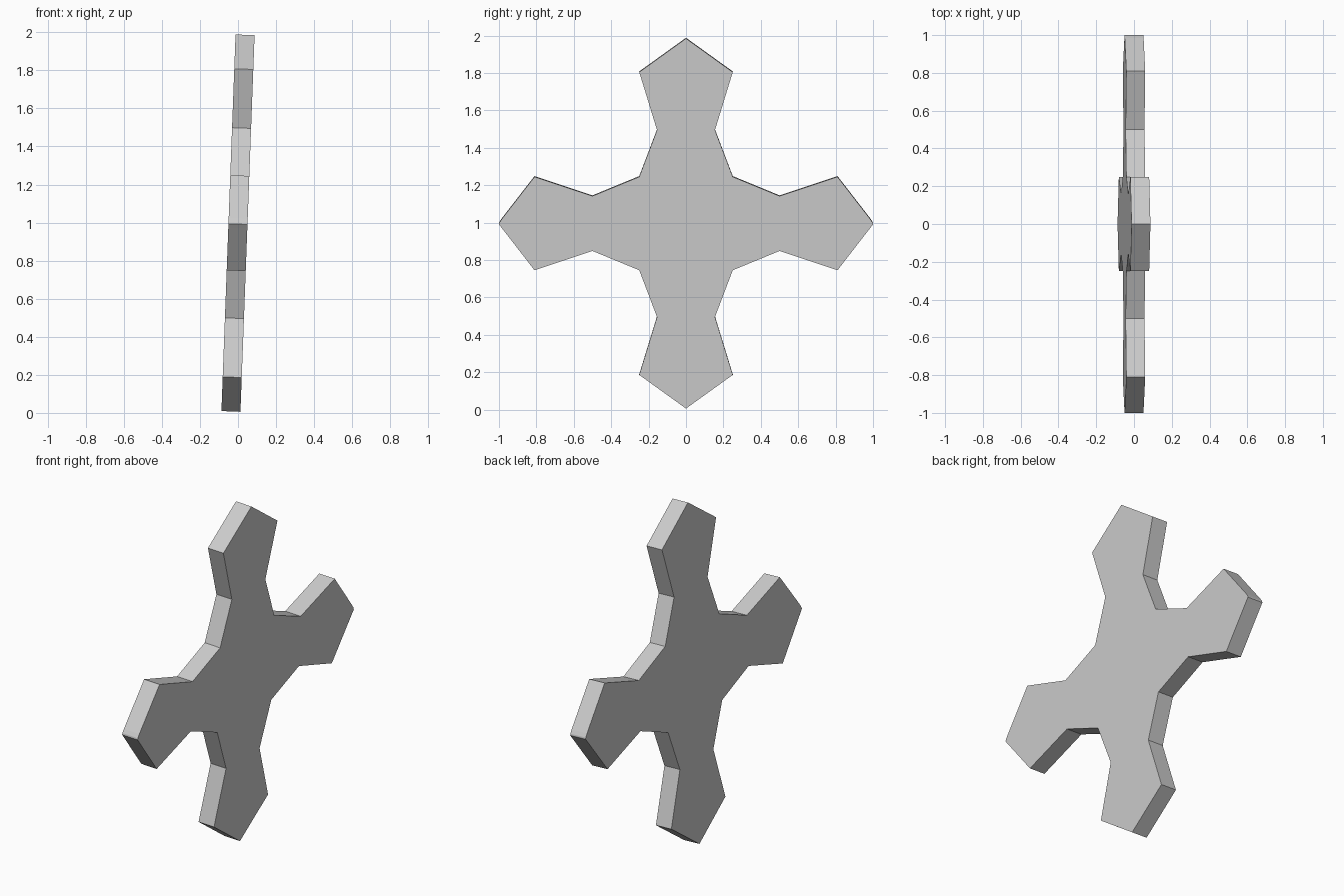
import bpy, bmesh, math
from mathutils import Matrix

if "Cube" in bpy.data.objects:
    bpy.data.objects.remove(bpy.data.objects["Cube"])

THICK, CENTRE, TILT = 0.1, 0.997, math.radians(2.15)

# Right-hand half of the outline (y, z about the hub), top tip to bottom tip
upper = [(0, 0.99), (0.25, 0.81), (0.155, 0.5), (0.25, 0.25),
         (0.5, 0.147), (0.81, 0.25), (0.985, 0.024), (0.998, 0.004)]
tip = [(1.0, -0.005), (0.985, -0.024)]
lower = [(y, -z) for y, z in reversed(upper[:6])]
half = upper + tip + lower
outline = half + [(-y, z) for y, z in reversed(half[1:-1])]

# Flat four-armed plate, extruded along x and leaning slightly
bm = bmesh.new()
face = bm.faces.new([bm.verts.new((-THICK / 2, y, z)) for y, z in outline])
ext = bmesh.ops.extrude_face_region(bm, geom=[face], use_keep_orig=True)
bmesh.ops.translate(bm, vec=(THICK, 0, 0),
                    verts=[g for g in ext["geom"] if isinstance(g, bmesh.types.BMVert)])
bmesh.ops.recalc_face_normals(bm, faces=bm.faces)
bm.transform(Matrix.Translation((0, 0, CENTRE)) @ Matrix.Rotation(TILT, 4, 'Y'))

mesh = bpy.data.meshes.new("four_armed_plate")
bm.to_mesh(mesh)
bm.free()
plate = bpy.data.objects.new("four_armed_plate", mesh)
bpy.context.collection.objects.link(plate)
